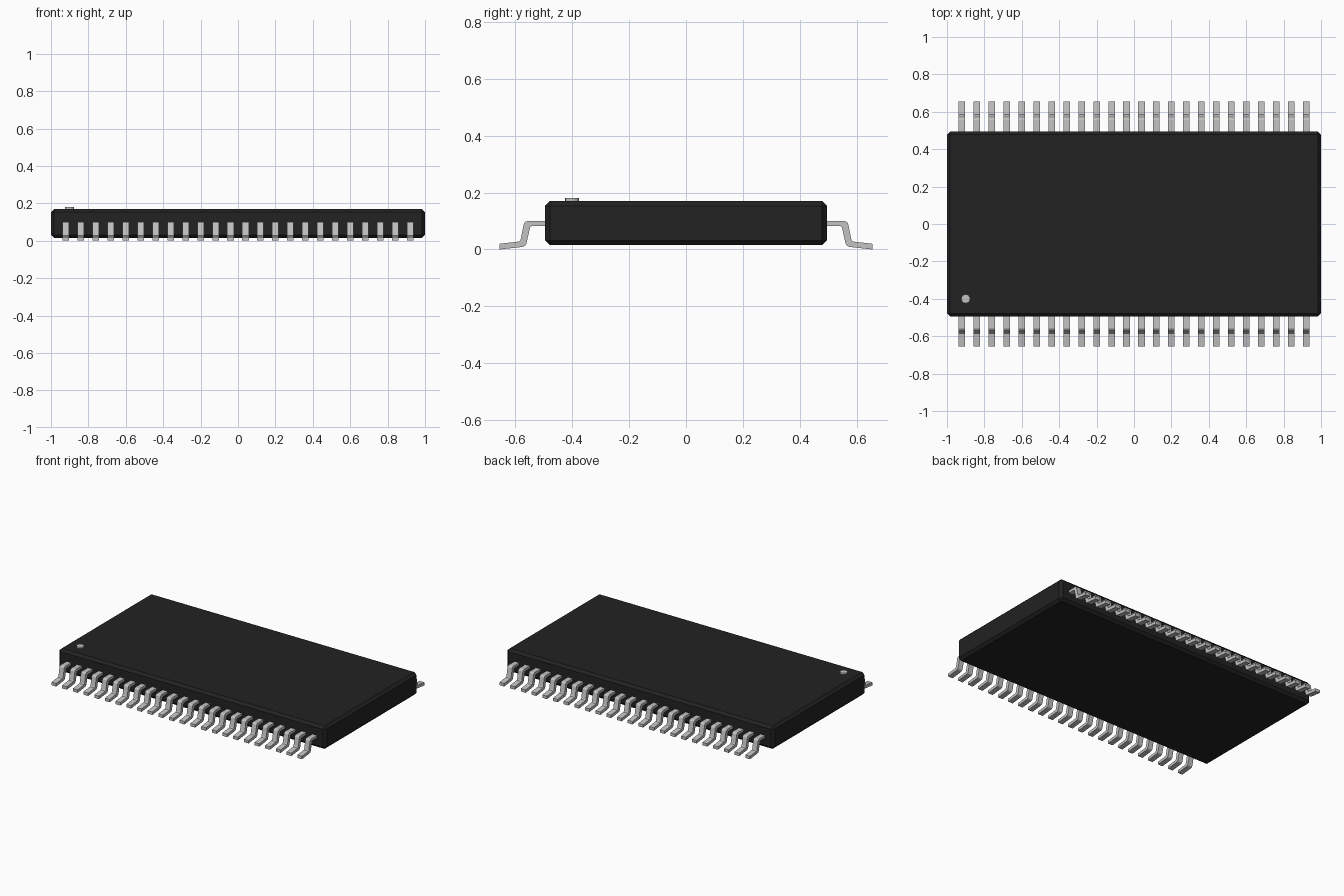
import bpy
import bmesh
from mathutils import Vector

cube = bpy.data.objects.get("Cube")
if cube:
    bpy.data.objects.remove(cube, do_unlink=True)


def make_material(name, colour):
    mat = bpy.data.materials.new(name)
    mat.use_nodes = True
    mat.diffuse_color = colour
    bsdf = mat.node_tree.nodes["Principled BSDF"]
    bsdf.inputs["Base Color"].default_value = colour
    bsdf.inputs["Roughness"].default_value = 0.6
    return mat


black = make_material("black plastic", (0.016, 0.016, 0.016, 1))
silver = make_material("silver metal", (0.54, 0.54, 0.54, 1))


def add_object(name, bm, mat):
    bmesh.ops.recalc_face_normals(bm, faces=bm.faces)
    mesh = bpy.data.meshes.new(name)
    bm.to_mesh(mesh)
    bm.free()
    mesh.materials.append(mat)
    obj = bpy.data.objects.new(name, mesh)
    bpy.context.collection.objects.link(obj)
    return obj


# Package body: chamfered slab
bm = bmesh.new()
bmesh.ops.create_cube(bm, size=1)
bmesh.ops.scale(bm, vec=(2, 0.99, 0.155), verts=bm.verts)
bmesh.ops.translate(bm, vec=(0, 0, 0.0925), verts=bm.verts)
body = add_object("body", bm, black)
chamfer = body.modifiers.new("chamfer", 'BEVEL')
chamfer.width = 0.017
chamfer.segments = 1

# Round marker near the first lead
bm = bmesh.new()
bmesh.ops.create_cone(bm, cap_ends=True, segments=16, radius1=0.024,
                      radius2=0.024, depth=0.02)
bmesh.ops.translate(bm, vec=(-0.9, -0.4, 0.17), verts=bm.verts)
add_object("marker_dot", bm, silver)

# Gull-wing lead outline as (distance outward, height)
LEAD = [(0.47, 0.100), (0.556, 0.100), (0.564, 0.097), (0.569, 0.091),
        (0.581, 0.033), (0.586, 0.028), (0.655, 0.020),
        (0.655, 0.000), (0.574, 0.009), (0.565, 0.013), (0.560, 0.021),
        (0.547, 0.079), (0.542, 0.082), (0.47, 0.082)]
WIDTH = 0.035
PITCH = 0.08
COUNT = 24


def lead_row(name, side):
    bm = bmesh.new()
    for i in range(COUNT):
        x = (i - (COUNT - 1) / 2) * PITCH
        outline = [bm.verts.new((x - WIDTH / 2, side * y, z)) for y, z in LEAD]
        face = bm.faces.new(outline)
        result = bmesh.ops.extrude_face_region(bm, geom=[face], use_keep_orig=True)
        moved = [v for v in result["geom"] if isinstance(v, bmesh.types.BMVert)]
        bmesh.ops.translate(bm, vec=Vector((WIDTH, 0, 0)), verts=moved)
    add_object(name, bm, silver)


lead_row("front_leads", -1)
lead_row("back_leads", 1)
